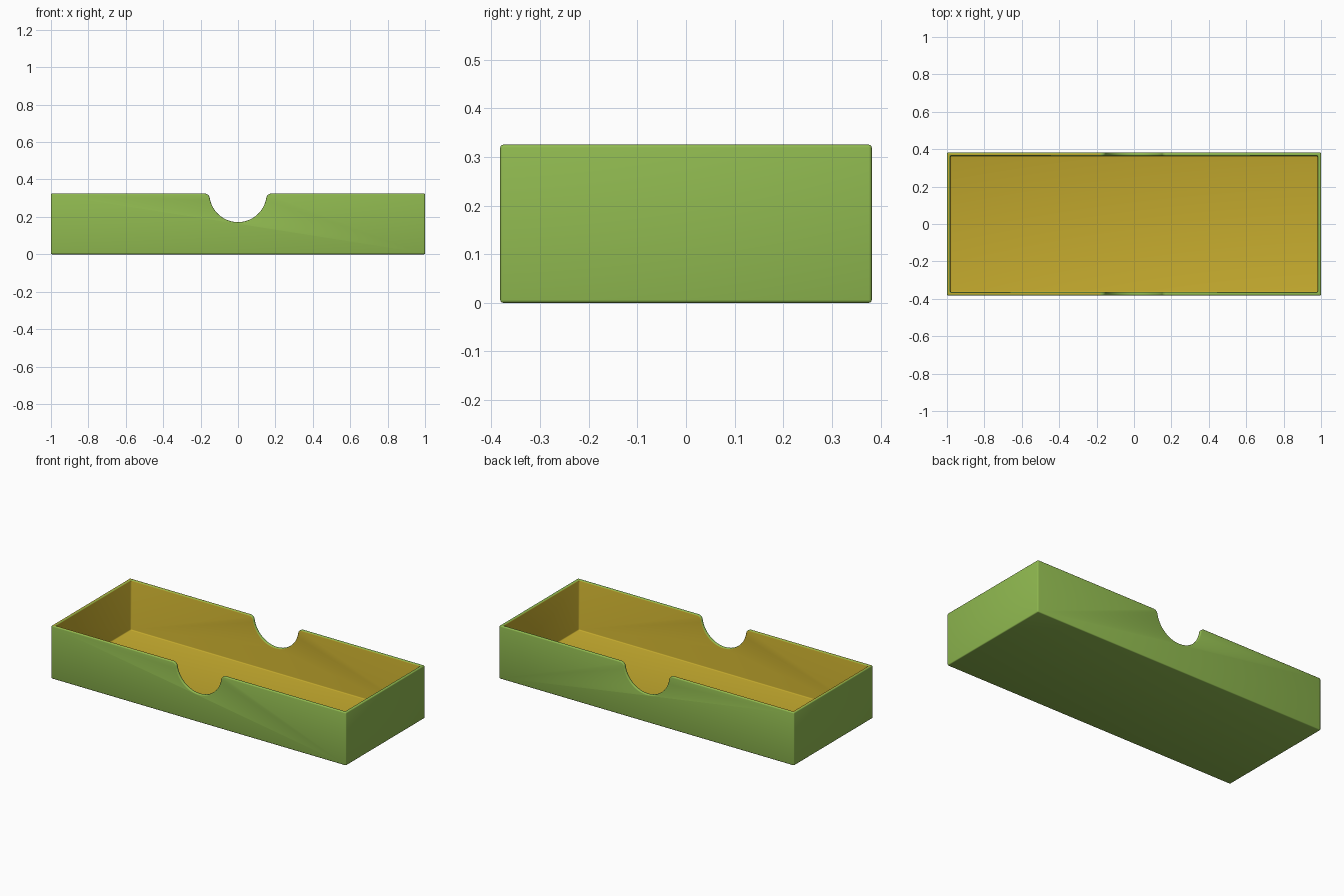
import bpy
import bmesh
from math import sin, cos, asin, sqrt, pi

if "Cube" in bpy.data.objects:
    bpy.data.objects.remove(bpy.data.objects["Cube"], do_unlink=True)

HALF_X, HALF_Y, TOP = 1.0, 0.382, 0.325
WALL, FLOOR, ROUND = 0.018, 0.018, 0.006
IN_X, IN_Y = HALF_X - WALL, HALF_Y - WALL


def material(name, colour):
    m = bpy.data.materials.new(name)
    m.use_nodes = True
    m.diffuse_color = (*colour, 1)
    m.node_tree.nodes["Principled BSDF"].inputs["Base Color"].default_value = (*colour, 1)
    return m


def make_object(name, bm):
    bmesh.ops.recalc_face_normals(bm, faces=bm.faces)
    mesh = bpy.data.meshes.new(name)
    bm.to_mesh(mesh)
    bm.free()
    ob = bpy.data.objects.new(name, mesh)
    bpy.context.collection.objects.link(ob)
    return ob


def block(name, half_x, half_y, low, high):
    bm = bmesh.new()
    bmesh.ops.create_cube(bm, size=1)
    for v in bm.verts:
        v.co = (v.co.x * 2 * half_x, v.co.y * 2 * half_y, low + (v.co.z + 0.5) * (high - low))
    return make_object(name, bm)


def notch_cutter(radius, fillet, steps=32):
    """Half-round finger notch with rounded shoulders, extruded through both walls."""
    centre_x = sqrt((radius + fillet) ** 2 - fillet ** 2)
    dip = asin(fillet / (radius + fillet))
    right = []
    for i in range(9):  # shoulder, from the rim down to the arc
        a = pi / 2 + (pi / 2 - dip) * i / 8
        right.append((centre_x + fillet * cos(a), TOP - fillet + fillet * sin(a)))
    arc = []
    for i in range(1, steps):
        a = -dip - (pi - 2 * dip) * i / steps
        arc.append((radius * cos(a), TOP + radius * sin(a)))
    left = [(-x, z) for x, z in reversed(right)]
    outline = [(centre_x, TOP + 0.1)] + right + arc + left + [(-centre_x, TOP + 0.1)]
    bm = bmesh.new()
    face = bm.faces.new([bm.verts.new((x, -0.5, z)) for x, z in outline])
    extruded = bmesh.ops.extrude_face_region(bm, geom=[face])["geom"]
    bmesh.ops.translate(bm, vec=(0, 1, 0),
                        verts=[g for g in extruded if isinstance(g, bmesh.types.BMVert)])
    return make_object("notch_cutter", bm)


# Tray shell: block with the cavity and the finger notches cut out
tray = block("tray", HALF_X, HALF_Y, 0, TOP)
bpy.context.view_layer.objects.active = tray
tray.select_set(True)
cutters = [block("cavity_cutter", IN_X, IN_Y, FLOOR, TOP + 0.2), notch_cutter(0.153, 0.028)]
for cutter in cutters:
    cutter.hide_render = True
    cut = tray.modifiers.new(cutter.name, "BOOLEAN")
    cut.operation, cut.solver, cut.object = "DIFFERENCE", "EXACT", cutter
    bpy.ops.object.modifier_apply(modifier=cut.name)
    bpy.data.objects.remove(cutter, do_unlink=True)

# Soft rounding on every sharp edge
soft = tray.modifiers.new("soft_edges", "BEVEL")
soft.width, soft.segments = ROUND, 3
soft.limit_method, soft.angle_limit = "ANGLE", 0.8
bpy.ops.object.modifier_apply(modifier=soft.name)

# Green shell, golden lining on the faces inside the cavity
tray.data.materials.clear()
tray.data.materials.append(material("leaf_green", (0.28, 0.49, 0.08)))
tray.data.materials.append(material("golden_lining", (0.55, 0.40, 0.027)))
for p in tray.data.polygons:
    c = p.center
    inside = abs(c.x) < IN_X + 0.0005 and abs(c.y) < IN_Y + 0.0005 and c.z > FLOOR - 0.001
    p.material_index = 1 if inside else 0

bpy.ops.object.shade_smooth_by_angle(angle=0.6)
